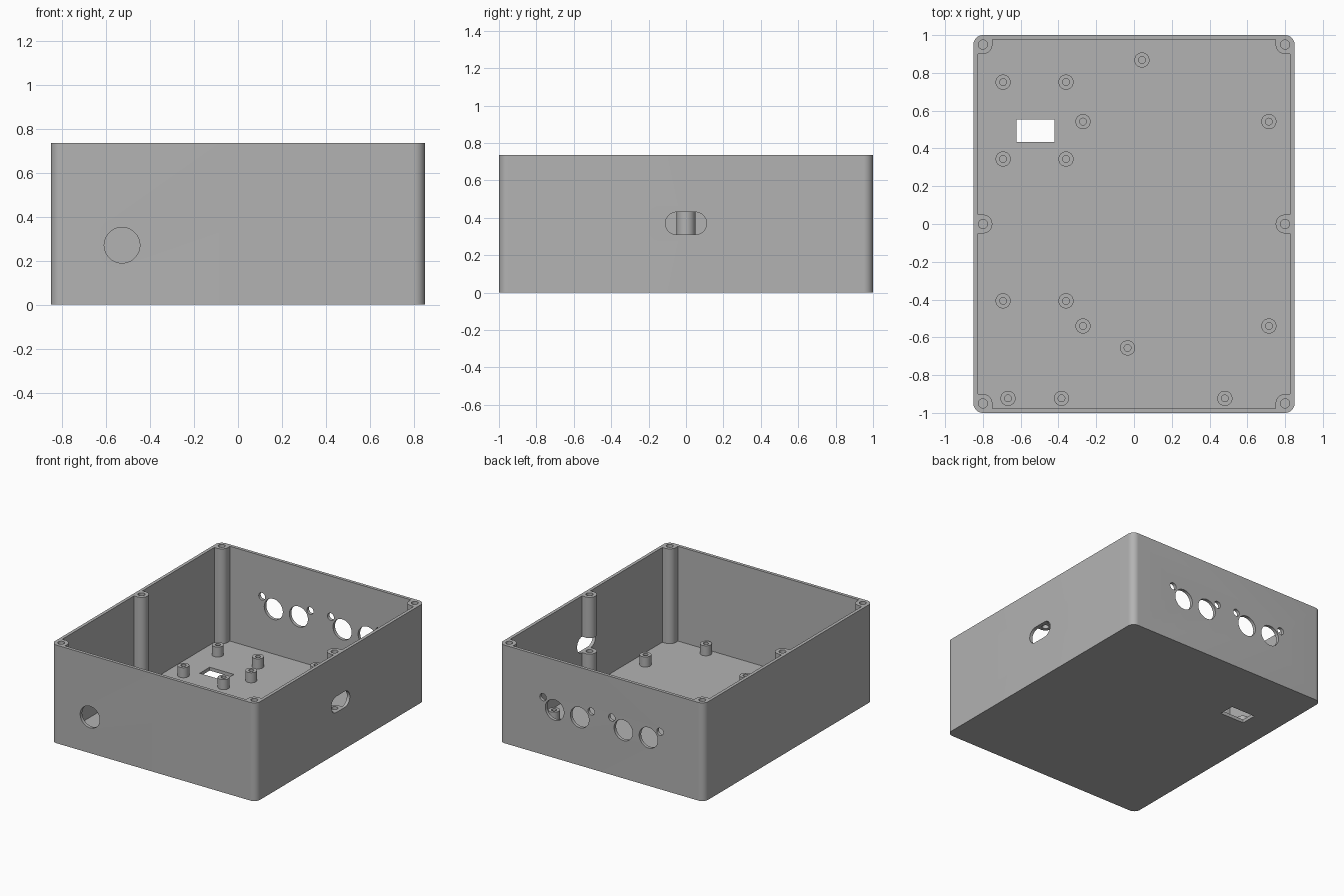
import bpy
import bmesh
from math import cos, sin, pi, radians
from mathutils import Matrix, Vector

cube = bpy.data.objects.get("Cube")
if cube:
    bpy.data.objects.remove(cube, do_unlink=True)

HALF_X, HALF_Y, HEIGHT = 0.85, 1.0, 0.735
WALL, FLOOR, ROUND = 0.024, 0.025, 0.05
POST_X, POST_Y, POST_R = 0.8, 0.95, 0.05
TOP = HEIGHT + 0.1

grey = bpy.data.materials.new("grey_plastic")
grey.use_nodes = True
colour = (0.45, 0.45, 0.45, 1)
grey.diffuse_color = colour
grey.node_tree.nodes["Principled BSDF"].inputs["Base Color"].default_value = colour


def arc(cx, cy, r, start, end, steps):
    angles = [radians(start + (end - start) * i / steps) for i in range(steps + 1)]
    return [(cx + r * cos(a), cy + r * sin(a)) for a in angles]


def circle(cx, cy, r):
    return arc(cx, cy, r, 0, 360, 48)[:-1]


def make_object(name, bm):
    bmesh.ops.recalc_face_normals(bm, faces=bm.faces)
    mesh = bpy.data.meshes.new(name)
    bm.to_mesh(mesh)
    bm.free()
    mesh.materials.append(grey)
    obj = bpy.data.objects.new(name, mesh)
    bpy.context.collection.objects.link(obj)
    return obj


def prism(name, outline, axis, low, high):
    """Extrude a flat outline along the given axis."""
    place = {"x": lambda u, v, w: (w, u, v),
             "y": lambda u, v, w: (u, w, v),
             "z": lambda u, v, w: (u, v, w)}[axis]
    bm = bmesh.new()
    face = bm.faces.new([bm.verts.new(place(u, v, low)) for u, v in outline])
    grown = bmesh.ops.extrude_face_region(bm, geom=[face])["geom"]
    shift = Vector(place(0, 0, high - low))
    bmesh.ops.translate(bm, vec=shift,
                        verts=[g for g in grown if isinstance(g, bmesh.types.BMVert)])
    return make_object(name, bm)


def smooth(obj):
    bpy.ops.object.select_all(action="DESELECT")
    obj.select_set(True)
    bpy.context.view_layer.objects.active = obj
    bpy.ops.object.shade_smooth_by_angle(angle=radians(30))


# Outer block with rounded upright edges
outer = []
for sx, sy, start in ((1, 1, 0), (-1, 1, 90), (-1, -1, 180), (1, -1, 270)):
    outer += arc(sx * (HALF_X - ROUND), sy * (HALF_Y - ROUND), ROUND,
                 start, start + 90, 12)
enclosure = prism("enclosure", outer, "z", 0, HEIGHT)

# Cavity outline stepping around the screw posts, half of it turned to make the rest
ix, iy = HALF_X - WALL, HALF_Y - WALL
shoulder = POST_Y - POST_R
half = [(POST_X - POST_R, -iy)]
half += arc(POST_X, -POST_Y, POST_R, 180, 90, 12)
half += [(ix, -shoulder), (ix, -POST_R)]
half += arc(POST_X, 0, POST_R, 270, 90, 24)
half += [(ix, POST_R), (ix, shoulder)]
half += arc(POST_X, POST_Y, POST_R, 270, 180, 12)
half += [(POST_X - POST_R, iy)]
cavity = half + [(-x, -y) for x, y in half]
cutters = [prism("cavity_cutter", cavity, "z", FLOOR, TOP)]

# Screw holes in the posts
for x in (-POST_X, POST_X):
    for y in (-POST_Y, 0, POST_Y):
        cutters.append(prism("screw_cutter", circle(x, y, 0.024), "z", FLOOR, TOP))

# Front cable hole
cutters.append(prism("front_cutter", circle(-0.527, 0.27, 0.081), "y", -1.1, -0.9))

# Side slot, cutting through the middle post
slot = arc(0.05, 0.37, 0.06, -90, 90, 24) + arc(-0.05, 0.37, 0.06, 90, 270, 24)
cutters.append(prism("slot_cutter", slot, "x", 0.6, 1.0))

# Back sockets: two pairs of large holes with small fixing holes beside them
for middle in (-0.285, 0.285):
    for side in (-1, 1):
        cutters.append(prism("socket_cutter", circle(middle + side * 0.104, 0.36, 0.077),
                             "y", 0.9, 1.1))
        cutters.append(prism("fixing_cutter", circle(middle + side * 0.2, 0.43, 0.027),
                             "y", 0.9, 1.1))

# Floor window
window = [(-0.622, 0.434), (-0.421, 0.434), (-0.421, 0.553), (-0.622, 0.553)]
cutters.append(prism("window_cutter", window, "z", -0.1, 0.2))

# Cut everything out of the block
for cutter in cutters:
    cutter.hide_render = True
    mod = enclosure.modifiers.new(cutter.name, "BOOLEAN")
    mod.operation = "DIFFERENCE"
    mod.solver = "EXACT"
    mod.object = cutter
bpy.context.view_layer.update()
graph = bpy.context.evaluated_depsgraph_get()
result = bpy.data.meshes.new_from_object(enclosure.evaluated_get(graph))
enclosure.modifiers.clear()
enclosure.data = result
for cutter in cutters:
    bpy.data.objects.remove(cutter, do_unlink=True)
smooth(enclosure)


# Hollow standoffs on the floor
def standoff(x, y):
    bm = bmesh.new()
    profile = [(0.018, FLOOR), (0.018, 0.1), (0.04, 0.1), (0.04, FLOOR)]
    verts = [bm.verts.new((r, 0, z)) for r, z in profile]
    edges = [bm.edges.new(pair) for pair in zip(verts, verts[1:])]
    bmesh.ops.spin(bm, geom=verts + edges, cent=(0, 0, 0), axis=(0, 0, 1),
                   angle=2 * pi, steps=32, use_merge=True)
    bmesh.ops.remove_doubles(bm, verts=bm.verts, dist=0.0001)
    bm.transform(Matrix.Translation((x, y, 0)))
    smooth(make_object("standoff", bm))


spots = [(x, y) for x in (-0.693, -0.36) for y in (0.751, 0.344, -0.407)]
spots += [(x, y) for x in (-0.27, 0.714) for y in (0.542, -0.54)]
spots += [(x, -0.923) for x in (-0.667, -0.384, 0.481)]
spots += [(0.042, 0.868), (-0.034, -0.656)]
for spot in spots:
    standoff(*spot)
